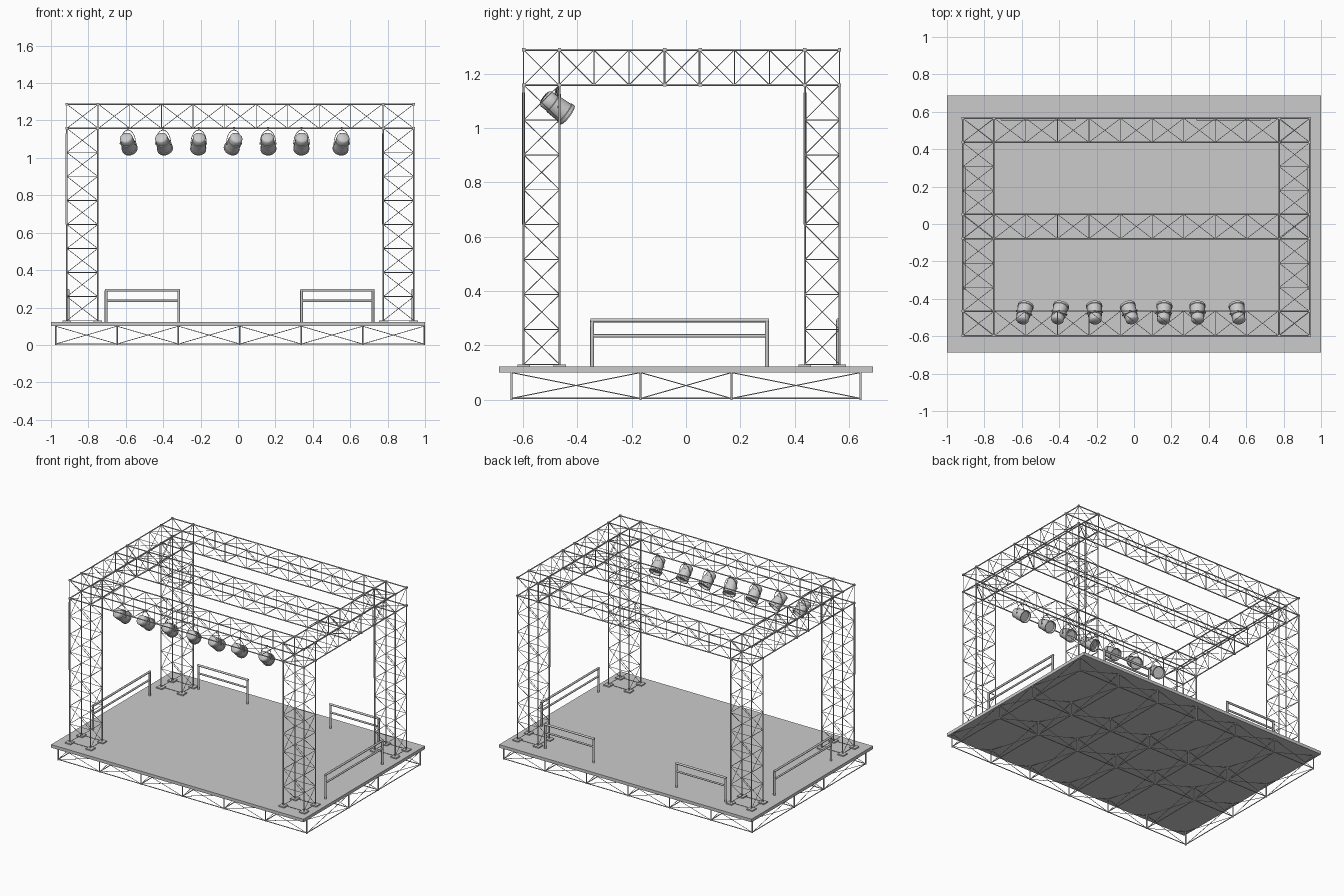
import bpy, bmesh, math
from mathutils import Vector, Matrix

if "Cube" in bpy.data.objects:
    bpy.data.objects.remove(bpy.data.objects["Cube"])


def finish(bm, name, smooth=True):
    me = bpy.data.meshes.new(name)
    bm.to_mesh(me)
    bm.free()
    ob = bpy.data.objects.new(name, me)
    bpy.context.collection.objects.link(ob)
    if smooth:
        bpy.context.view_layer.objects.active = ob
        ob.select_set(True)
        bpy.ops.object.shade_smooth_by_angle(angle=math.radians(50))
        ob.select_set(False)
    return ob


def tube(bm, a, b, r, sides=8):
    a, b = Vector(a), Vector(b)
    d = b - a
    m = Matrix.Translation((a + b) / 2) @ d.to_track_quat('Z', 'Y').to_matrix().to_4x4()
    bmesh.ops.create_cone(bm, cap_ends=True, segments=sides, radius1=r,
                          radius2=r, depth=d.length, matrix=m)


def box(bm, c, s):
    bmesh.ops.create_cube(bm, size=1, matrix=Matrix.Translation(c) @ Matrix.Diagonal((*s, 1)))


def truss(name, lo, hi, axis, bays, nodes=True):
    """Box truss: four chords, square frames and alternating diagonals."""
    bm = bmesh.new()
    u, v = [i for i in range(3) if i != axis]
    ring = [(lo[u], lo[v]), (hi[u], lo[v]), (hi[u], hi[v]), (lo[u], hi[v])]

    def pt(k, i):
        p = [0, 0, 0]
        p[axis] = lo[axis] + (hi[axis] - lo[axis]) * i / bays
        p[u], p[v] = ring[k % 4]
        return p

    for k in range(4):
        tube(bm, pt(k, 0), pt(k, bays), 0.0038)
        for i in range(bays + 1):
            tube(bm, pt(k, i), pt(k + 1, i), 0.0018, 6)
            if i < bays:
                e = i % 2
                tube(bm, pt(k + e, i), pt(k + 1 - e, i + 1), 0.0016, 6)
        if nodes:
            for i in (0, bays):
                box(bm, pt(k, i), (0.012,) * 3)
    return finish(bm, name)


XS = ((-0.915, -0.75), (0.777, 0.94))
YS = ((-0.597, -0.465), (0.437, 0.565))
DECK, Z0, Z1 = 0.122, 1.158, 1.287

# stage deck
bm = bmesh.new()
box(bm, (0, 0, 0.111), (2, 1.374, 0.022))
finish(bm, "stage_deck", False)

# braced frame below the deck
bm = bmesh.new()
gx = [-0.975 + 1.97 * i / 6 for i in range(7)]
gy = [-0.642, -0.167, 0.167, 0.642]
zb, zt = 0.005, 0.1
for x in gx:
    tube(bm, (x, gy[0], zb), (x, gy[-1], zb), 0.003)
    for y in gy:
        tube(bm, (x, y, 0), (x, y, zt), 0.004)
    for a, b in zip(gy, gy[1:]):
        tube(bm, (x, a, zb), (x, b, zt), 0.0018, 6)
        tube(bm, (x, a, zt), (x, b, zb), 0.0018, 6)
for y in gy:
    tube(bm, (gx[0], y, zb), (gx[-1], y, zb), 0.003)
    for a, b in zip(gx, gx[1:]):
        tube(bm, (a, y, zb), (b, y, zt), 0.0018, 6)
        tube(bm, (a, y, zt), (b, y, zb), 0.0018, 6)
finish(bm, "deck_support_frame")

# towers and foot plates
plates = bmesh.new()
for i, (xa, xb) in enumerate(XS):
    for j, (ya, yb) in enumerate(YS):
        truss(f"tower_{i}{j}", (xa, ya, DECK + 0.008), (xb, yb, Z0), 2, 8, False)
        for x in (xa, xb):
            for y in (ya, yb):
                box(plates, (x, y, DECK + 0.004), (0.046, 0.046, 0.008))
finish(plates, "tower_foot_plates", False)

# roof beams
x0, x1 = XS[0][0], XS[1][1]
for name, (ya, yb) in (("front", YS[0]), ("middle", (-0.078, 0.052)), ("back", YS[1])):
    truss(name + "_beam", (x0, ya, Z0), (x1, yb, Z1), 0, 11)
for name, (xa, xb) in zip(("left", "right"), XS):
    truss(name + "_beam", (xa, YS[0][0], Z0), (xb, YS[1][1], Z1), 1, 9)

# upright bars fixed to two of the towers
bm = bmesh.new()
for x, y in ((x0, YS[0][0]), (XS[1][0], YS[1][0])):
    tube(bm, (x - 0.002, y, 0.645), (x - 0.002, y, 1.13), 0.0055)
finish(bm, "tower_bars")


# railings
def railing(name, a, b):
    bm = bmesh.new()
    a, b = Vector(a), Vector(b)
    for p in (a, b):
        tube(bm, (p.x, p.y, DECK), (p.x, p.y, 0.292), 0.0075)
    d = (b - a).normalized() * 0.007
    tube(bm, (a - d) + Vector((0, 0, 0.292)), b + d + Vector((0, 0, 0.292)), 0.0075)
    tube(bm, a + Vector((0, 0, 0.235)), b + Vector((0, 0, 0.235)), 0.0065)
    finish(bm, name)


railing("left_railing", (-0.908, -0.345, 0), (-0.908, 0.298, 0))
railing("right_railing", (0.935, -0.345, 0), (0.935, 0.298, 0))
railing("back_left_railing", (-0.705, 0.56, 0), (-0.317, 0.56, 0))
railing("back_right_railing", (0.34, 0.56, 0), (0.722, 0.56, 0))

# spotlight: turned can profile (radius, distance along the aim), yoke and clamp
CAN = [(0, -0.058), (0.027, -0.058), (0.034, -0.05), (0.034, -0.022), (0.037, -0.02),
       (0.040, 0.036), (0.043, 0.038), (0.043, 0.050), (0.038, 0.050), (0.036, 0.034), (0, 0.034)]


def spotlight(n, x, yaw):
    c = Vector((x, -0.475, 1.077))
    aim = Vector((yaw, 0.8, -0.6)).normalized()
    m = Matrix.Translation(c) @ aim.to_track_quat('Z', 'Y').to_matrix().to_4x4()
    bm = bmesh.new()
    vs = [bm.verts.new((r, 0, z)) for r, z in CAN]
    es = [bm.edges.new(p) for p in zip(vs, vs[1:])]
    bmesh.ops.spin(bm, geom=vs + es, axis=(0, 0, 1), cent=(0, 0, 0), angle=math.tau, steps=24)
    bmesh.ops.remove_doubles(bm, verts=bm.verts, dist=1e-5)
    bmesh.ops.recalc_face_normals(bm, faces=bm.faces)
    bm.transform(m)
    finish(bm, f"spotlight_can_{n}")
    bm = bmesh.new()
    side = Vector((0.8, -yaw, 0)).normalized() * 0.042
    arc = [c + side * math.cos(t) + Vector((0, 0.004, 0.072)) * math.sin(t)
           for t in (math.pi * k / 10 for k in range(11))]
    for p, q in zip(arc, arc[1:]):
        tube(bm, p, q, 0.0018, 6)
    for s in (-1, 1):
        tube(bm, c + side * s * 0.75, c + side * s * 1.06, 0.005)
    top = Vector((x, -0.467, Z0))
    tube(bm, arc[5], top, 0.003)
    box(bm, top, (0.01, 0.012, 0.012))
    finish(bm, f"spotlight_yoke_{n}")


for n, (x, yaw) in enumerate(((-0.588, -0.02 + 0.22), (-0.40, 0.22), (-0.21, -0.06), (-0.022, -0.27),
                              (0.16, 0.05), (0.34, -0.03), (0.555, -0.14))):
    spotlight(n, x, yaw)
